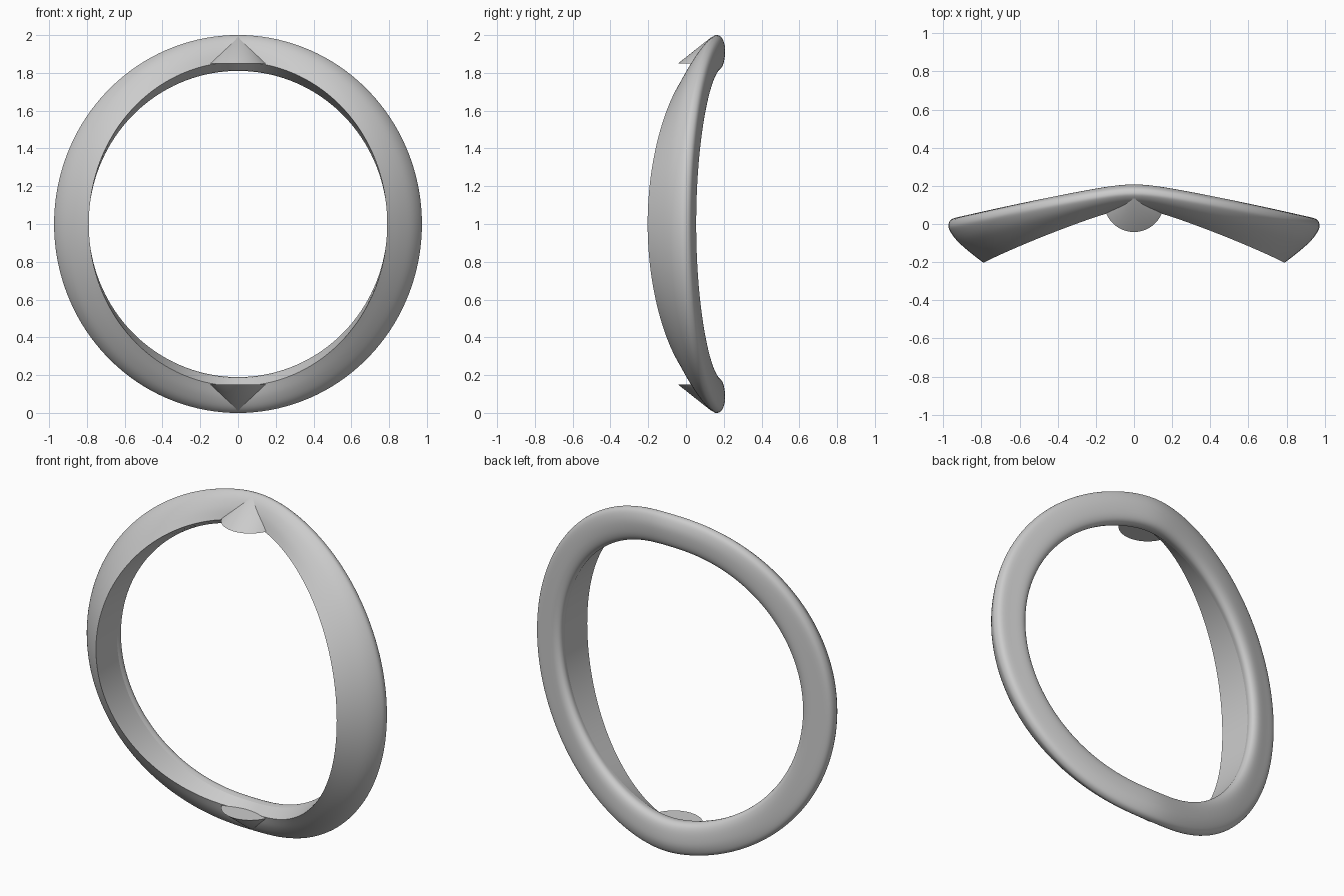
import bpy, bmesh, math

if "Cube" in bpy.data.objects:
    bpy.data.objects.remove(bpy.data.objects["Cube"])

N = 144   # steps around the ring
SUB = 4   # spline steps per profile span

# Cross-section (radius, y) from front lip, over the outside and back, to inner crease
SIDE = [(.790, -.203), (.862, -.147), (.928, -.088), (.966, -.035), (.973, -.003), (.955, .026),
        (.895, .042), (.835, .054), (.803, .047), (.791, .026), (.795, .000)]
TOP = [(.858, .080), (.915, .093), (.965, .117), (.993, .143), (1.0, .165), (.985, .190),
       (.935, .207), (.870, .203), (.828, .188), (.811, .160), (.815, .125)]


def spline(pts):
    """Smooth open curve through the profile points."""
    out = []
    for i in range(len(pts) - 1):
        p = [pts[max(i - 1, 0)], pts[i], pts[i + 1], pts[min(i + 2, len(pts) - 1)]]
        for k in range(SUB):
            t = k / SUB
            out.append(tuple(.5 * (2 * b + (c - a) * t + (2 * a - 5 * b + 4 * c - d) * t * t
                                   + (3 * b - a - 3 * c + d) * t ** 3)
                             for a, b, c, d in zip(*p)))
    return out + [pts[-1]]


def finish(bm, name):
    bmesh.ops.recalc_face_normals(bm, faces=bm.faces)
    me = bpy.data.meshes.new(name)
    bm.to_mesh(me)
    bm.free()
    ob = bpy.data.objects.new(name, me)
    bpy.context.collection.objects.link(ob)
    return ob


# Bent ring: section blends from top shape to side shape
side, top = spline(SIDE), spline(TOP)
bm = bmesh.new()
rows = []
for i in range(N):
    a = 2 * math.pi * i / N
    c = abs(math.cos(a))
    bend = (math.sqrt(c * c + .02) - math.sqrt(.02)) / (math.sqrt(1.02) - math.sqrt(.02))
    row = []
    for (rs, ys), (rt, yt) in zip(side, top):
        r = rt + (rs - rt) * c * c
        row.append(bm.verts.new((r * math.cos(a), yt + (ys - yt) * bend, 1 + r * math.sin(a))))
    rows.append(row)
M = len(side)
for i in range(N):
    p, q = rows[i], rows[(i + 1) % N]
    for j in range(M):
        k = (j + 1) % M
        f = bm.faces.new((p[j], q[j], q[k], p[k]))
        f.smooth = True
    # crisp lip and inner crease
    for j in (0, M - 1):
        bm.edges.get((p[j], q[j])).smooth = False
finish(bm, "bent_ring")


# Half-cone tabs at the top and bottom of the ring
def tab(name, sign):
    bm = bmesh.new()
    n, r, yc = 24, .157, .115
    apex_z, base_z = 1 + sign * .99, 1 + sign * .85
    arc = [bm.verts.new((r * math.cos(math.pi * i / n), yc - r * math.sin(math.pi * i / n), base_z))
           for i in range(n + 1)]
    apex = bm.verts.new((0, yc + .02, apex_z))
    for u, v in zip(arc, arc[1:]):
        bm.faces.new((u, v, apex)).smooth = True
    bm.faces.new(arc)
    bm.faces.new((arc[0], apex, arc[-1]))
    for e in bm.edges:
        if e.calc_face_angle(0) > .6:
            e.smooth = False
    finish(bm, name)


tab("top_tab", 1)
tab("bottom_tab", -1)
